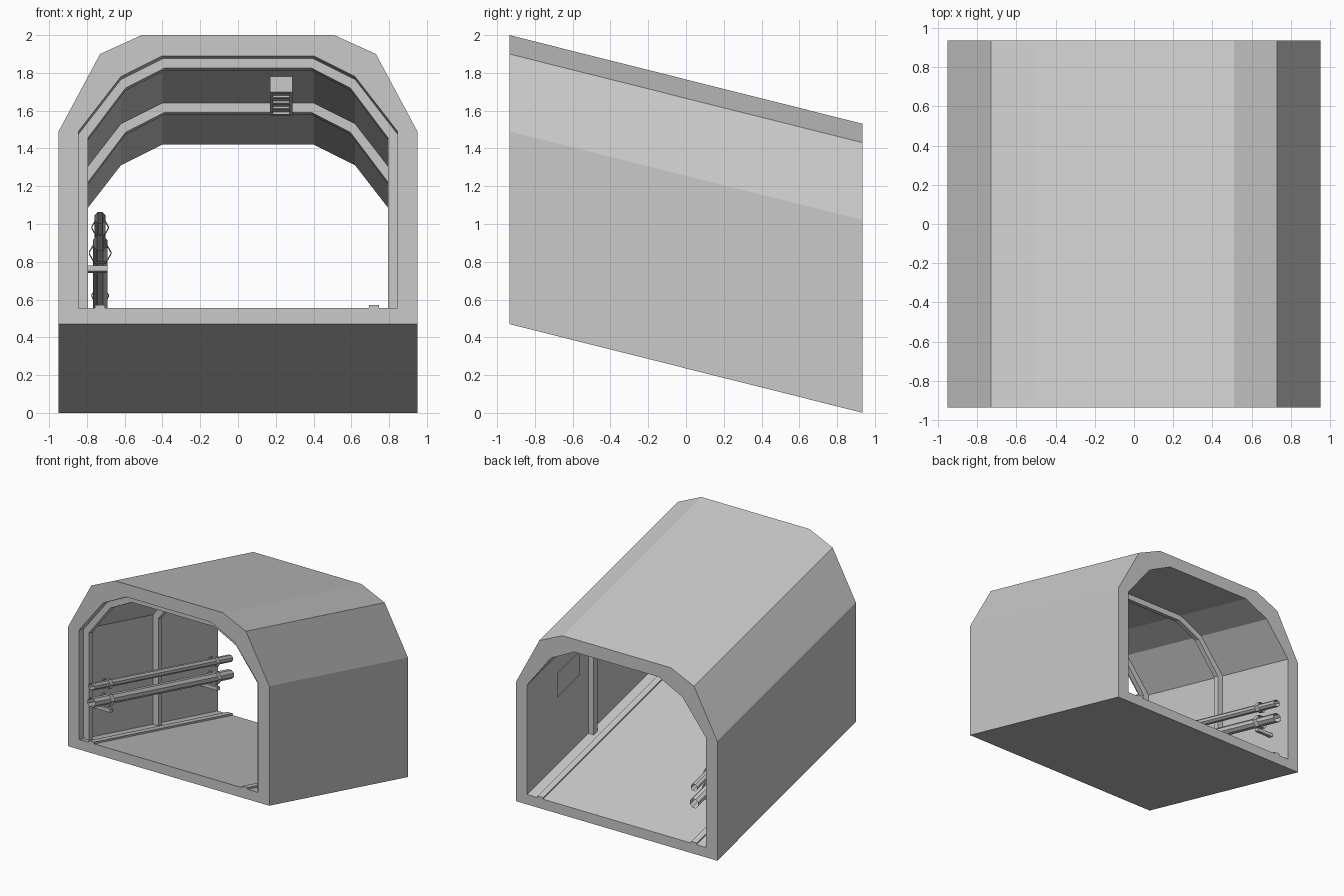
import bpy
import bmesh
import math

old = bpy.data.objects.get("Cube")
if old:
    bpy.data.objects.remove(old, do_unlink=True)

FRONT, BACK = -0.935, 0.935
SLOPE = 0.251

concrete = bpy.data.materials.new("concrete_grey")
concrete.use_nodes = True
GREY = (0.588, 0.588, 0.588, 1)
concrete.diffuse_color = GREY
concrete.node_tree.nodes["Principled BSDF"].inputs["Base Color"].default_value = GREY


def finish(name, bm, fix_normals=True):
    """Tilt the part along the falling tunnel axis and add it to the scene."""
    if fix_normals:
        bmesh.ops.recalc_face_normals(bm, faces=bm.faces)
    for v in bm.verts:
        v.co.z -= SLOPE * (v.co.y - FRONT)
    mesh = bpy.data.meshes.new(name)
    bm.to_mesh(mesh)
    bm.free()
    mesh.materials.append(concrete)
    ob = bpy.data.objects.new(name, mesh)
    bpy.context.collection.objects.link(ob)
    return ob


def mirrored(half):
    return half + [(-x, z) for x, z in reversed(half)]


def band(name, outer, inner, y0, y1, closed):
    """Extrude the strip between two matching outlines from y0 to y1."""
    bm = bmesh.new()
    loops = [[bm.verts.new((x, y, z)) for x, z in outline]
             for outline, y in ((outer, y0), (outer, y1), (inner, y1), (inner, y0))]
    n = len(outer)
    for i in range(n if closed else n - 1):
        j = (i + 1) % n
        for k in range(4):
            a, b = loops[k], loops[(k + 1) % 4]
            bm.faces.new((a[i], a[j], b[j], b[i]))
    if not closed:
        for i in (0, n - 1):
            bm.faces.new([loop[i] for loop in loops])
    return finish(name, bm)


def add_box(bm, x0, x1, y0, y1, z0, z1):
    verts = bmesh.ops.create_cube(bm, size=1)["verts"]
    for v in verts:
        v.co.x = x1 if v.co.x > 0 else x0
        v.co.y = y1 if v.co.y > 0 else y0
        v.co.z = z1 if v.co.z > 0 else z0


def box(name, *bounds):
    bm = bmesh.new()
    add_box(bm, *bounds)
    return finish(name, bm)


def tube(name, x, z, radius, y0, y1, sides, turn=0.0):
    """Open-ended tube running along the tunnel."""
    bm = bmesh.new()
    rings = []
    for y in (y0, y1):
        angles = [turn + math.tau * i / sides for i in range(sides)]
        rings.append([bm.verts.new((x + radius * math.cos(a), y, z + radius * math.sin(a)))
                      for a in angles])
    for i in range(sides):
        j = (i + 1) % sides
        bm.faces.new((rings[0][i], rings[0][j], rings[1][j], rings[1][i]))
    return finish(name, bm)


# Tunnel shell
outer = mirrored([(0.95, 0.47), (0.95, 1.49), (0.73, 1.90), (0.51, 2.0)])
lining = mirrored([(0.845, 0.555), (0.845, 1.49), (0.62, 1.78), (0.40, 1.89)])
band("tunnel_shell", outer, lining, FRONT, BACK, True)

# Arched ribs on the lining
rib_inner = mirrored([(0.795, 0.555), (0.795, 1.47), (0.595, 1.735), (0.39, 1.84)])
for name, y in (("front_rib", -0.875), ("middle_rib", 0.06)):
    band(name, lining, rib_inner, y, y + 0.05, False)

# Floor strips
for name, x in (("left_floor_strip", 0.72), ("right_floor_strip", -0.73)):
    box(name, x - 0.026, x + 0.026, FRONT, BACK, 0.555, 0.57)

# Pipes with loose hexagonal clamps
PIPE_X = -0.73
for name, z, radius, clamp in (("upper_pipe", 1.035, 0.031, 0.046),
                               ("lower_pipe", 0.90, 0.041, 0.06)):
    tube(name, PIPE_X, z, radius, FRONT, BACK, 8, math.pi / 8)
    for end, y in (("front", -0.72), ("back", 0.72)):
        tube(f"{name}_{end}_clamp", PIPE_X, z, clamp, y - 0.025, y + 0.025, 6)

# Wall brackets below the pipes
for end, y in (("front", -0.72), ("back", 0.72)):
    box(f"{end}_pipe_bracket", -0.845, -0.69, y - 0.02, y + 0.02, 0.80, 0.83)

# Ceiling lamp with a slatted underside
LAMP = (0.17, 0.288)
Y0, Y1 = -0.50, 0.0
bm = bmesh.new()
add_box(bm, *LAMP, Y0, Y1, 1.82, 1.89)
for x in (LAMP[0], LAMP[1] - 0.015):
    add_box(bm, x, x + 0.015, Y0, Y1, 1.808, 1.82)
for i in range(5):
    y = Y0 + i * (Y1 - Y0 - 0.03) / 4
    add_box(bm, LAMP[0] + 0.015, LAMP[1] - 0.015, y, y + 0.03, 1.808, 1.82)
finish("ceiling_lamp", bm)

# Flat sign on the left wall
bm = bmesh.new()
corners = ((0.25, 1.15), (0.56, 1.15), (0.56, 1.355), (0.25, 1.355))
bm.faces.new([bm.verts.new((0.825, y, z)) for y, z in corners])
finish("wall_sign", bm, False)
